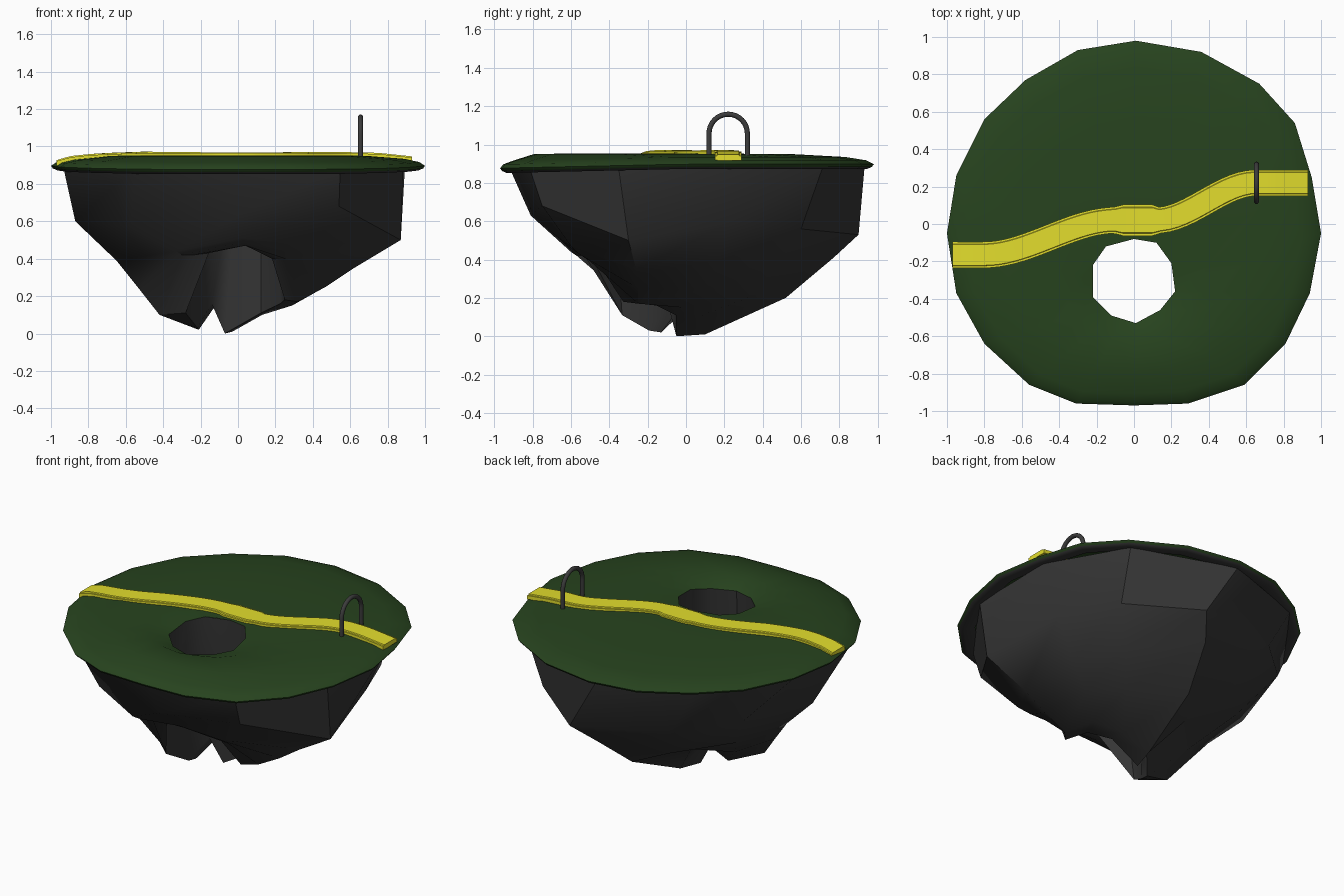
import bpy, bmesh, math
from mathutils import Vector

if "Cube" in bpy.data.objects:
    bpy.data.objects.remove(bpy.data.objects["Cube"])


def material(name, rgb):
    m = bpy.data.materials.new(name)
    m.diffuse_color = (*rgb, 1)
    m.use_nodes = True
    m.node_tree.nodes["Principled BSDF"].inputs["Base Color"].default_value = m.diffuse_color
    return m


GREEN = material("dark green grass", (0.020, 0.056, 0.013))
ROCK = material("charcoal rock", (0.036, 0.036, 0.036))
YELLOW = material("yellow path", (0.77, 0.73, 0.026))
METAL = material("dark grey metal", (0.045, 0.045, 0.045))


def loft(name, rings, mats, caps=False, angle=35, band_mat=None):
    """Skin a list of equal-length closed point rings."""
    bm = bmesh.new()
    rows = [[bm.verts.new(p) for p in r] for r in rings]
    n = len(rows[0])
    for k, (a, b) in enumerate(zip(rows, rows[1:])):
        for i in range(n):
            j = (i + 1) % n
            f = bm.faces.new((a[i], a[j], b[j], b[i]))
            f.material_index = band_mat(k) if band_mat else 0
    if caps:
        bm.faces.new(rows[0])
        bm.faces.new(rows[-1])
    bmesh.ops.recalc_face_normals(bm, faces=bm.faces)
    me = bpy.data.meshes.new(name)
    bm.to_mesh(me)
    bm.free()
    for m in mats:
        me.materials.append(m)
    me.polygons.foreach_set("use_smooth", [True] * len(me.polygons))
    me.set_sharp_from_angle(angle=math.radians(angle))
    ob = bpy.data.objects.new(name, me)
    bpy.context.collection.objects.link(ob)
    return ob


# Plan outlines, clockwise from the back
OUTLINE = [(.01, .98), (.36, .92), (.67, .75), (.86, .54), (.95, .25), (1, -.05), (.94, -.37),
           (.81, -.64), (.59, -.86), (.29, -.96), (0, -.97), (-.31, -.96), (-.56, -.86),
           (-.8, -.64), (-.95, -.37), (-1, -.05), (-.95, .26), (-.8, .56), (-.58, .77), (-.3, .93)]
HOLE = [(0, -.08), (.12, -.10), (.2, -.21), (.22, -.36), (.14, -.46), (.01, -.53),
        (-.12, -.49), (-.22, -.39), (-.22, -.22), (-.15, -.12)]
outline = [Vector(p) for p in OUTLINE]
hole = [Vector(p) for p in HOLE]
hole20 = []
for i, p in enumerate(hole):
    hole20 += [p, (p + hole[(i + 1) % 10]) / 2]


def rim_z(p):
    return 0.898 - 0.022 * max(0, -p.y)


def hole_z(p):
    return 0.95 + 0.11 * min(0, p.y + 0.1)


# Grass disc: rocky lip underneath, domed top, dip into the hole
def scaled(s, dz):
    return [(p.x * s, p.y * s, rim_z(p) + dz) for p in outline]


def between(t, dz=None, z=0):
    ring = []
    for p, h in zip(outline, hole20):
        q = p.lerp(h, t)
        ring.append((q.x, q.y, z if dz is None else rim_z(p) + dz))
    return ring


grass_rings = [scaled(.90, -.012), scaled(.965, -.025), scaled(.99, -.014), scaled(1, 0),
               between(.04, .02), between(.14, .037), between(.4, z=.95), between(.78, z=.953),
               [(p.x, p.y, hole_z(p)) for p in hole20]]
loft("grass_top", grass_rings, [GREEN, ROCK], angle=50, band_mat=lambda k: 1 if k < 2 else 0)

# Rock body: faceted rings tapering to a split foot, then up the inside of the shaft
mid = [(.2, .9, .53), (.6, .6, .56), (.76, .22, .59), (.87, -.3, .5), (.54, -.75, .68),
       (0, -.81, .63), (-.57, -.6, .57), (-.87, -.05, .6), (-.72, .45, .63), (-.4, .75, .58)]
low = [(.1, .77, .41), (.46, .47, .36), (.6, .16, .36), (.62, -.26, .35), (.38, -.6, .47),
       (.02, -.66, .51), (-.33, -.6, .44), (-.65, -.1, .39), (-.55, .27, .38), (-.3, .6, .37)]
lower = [(.02, .52, .2), (.33, .32, .2), (.45, .1, .24), (.47, -.25, .25), (.32, -.56, .43),
         (.03, -.64, .49), (-.3, -.57, .42), (-.53, -.15, .24), (-.38, .05, .19), (-.2, .23, .23)]
foot = [(-.03, .1, .01), (.13, .06, .1), (.29, -.02, .15), (.32, -.25, .17), (.28, -.5, .39),
        (.04, -.61, .47), (-.24, -.53, .42), (-.42, -.2, .1), (-.21, -.13, .02), (-.12, -.03, .15)]
shaft = []
for h, f in zip(hole, foot):
    q = h.lerp(Vector(f[:2]), .3)
    shaft.append((q.x, q.y, f[2] + .01))
shaft[0] = (-.07, -.05, 0)
top = [(p.x * .96 - .02, p.y * .95, .88) for p in outline[::2]]
shaft_top = [(p.x, p.y, hole_z(p)) for p in hole]
loft("rock_body", [top, mid, low, lower, foot, shaft, shaft_top], [ROCK], angle=38)


# Path ribbon with low borders, widened beside the hole
def sample(keys, x, smooth=True):
    for (x0, v0), (x1, v1) in zip(keys, keys[1:]):
        if x <= x1:
            t = max(0, (x - x0) / (x1 - x0))
            if smooth:
                t = t * t * (3 - 2 * t)
            return v0 + (v1 - v0) * t
    return keys[-1][1]


SIDE = [(-.97, -.165), (-.8, -.165), (-.1, .02), (.12, .02), (.65, .22), (.93, .22)]
HEIGHT = [(-.97, .927), (-.9, .948), (-.8, .959), (-.7, .965), (-.5, .972), (0, .967),
          (.5, .971), (.75, .966), (.93, .947)]
WIDTH = [(-.97, .07), (-.11, .07), (-.07, .083), (.1, .083), (.13, .07), (.93, .07)]
SECTION = [(-1, -.03), (-1, -.006), (-.84, -.006), (-.8, 0),
           (.8, 0), (.84, -.006), (1, -.006), (1, -.03)]
path_rings = []
for i in range(49):
    x = -.97 + 1.9 * i / 48
    slope = (sample(SIDE, x + .01) - sample(SIDE, x - .01)) / .02
    nrm = Vector((-slope, 1)).normalized()
    y, z, w = sample(SIDE, x), sample(HEIGHT, x, False), sample(WIDTH, x)
    path_rings.append([(x + nrm.x * w * u, y + nrm.y * w * u, z + dz) for u, dz in SECTION])
loft("path", path_rings, [YELLOW], caps=True, angle=30)

# Arch over the path: round tube along a hoop
spine = [((.12, .93), (1, 0))]
for i in range(17):
    a = math.pi * (1 - i / 16)
    c, s = math.cos(a), math.sin(a)
    spine.append(((.22 + .1 * c, 1.058 + .1 * s), (-c, -s)))
spine.append(((.32, .93), (-1, 0)))
tube = []
for (y, z), (ny, nz) in spine:
    ring = []
    for k in range(10):
        b = math.tau * k / 10
        r = .0135 * math.cos(b)
        ring.append((.655 + .0135 * math.sin(b), y + ny * r, z + nz * r))
    tube.append(ring)
loft("arch", tube, [METAL], caps=True, angle=50)
